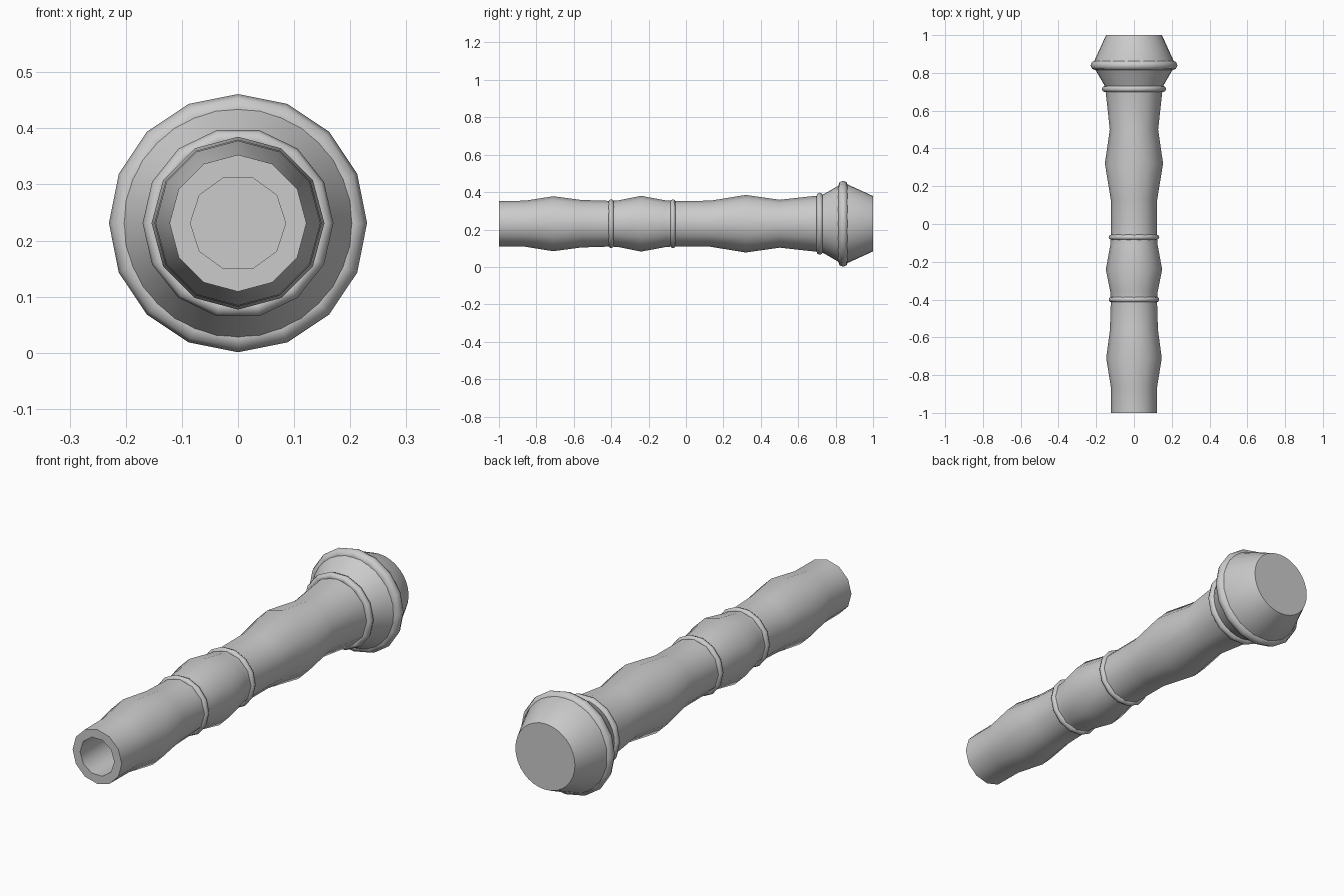
import bpy
import bmesh
from math import cos, sin, tau, radians

if "Cube" in bpy.data.objects:
    bpy.data.objects.remove(bpy.data.objects["Cube"], do_unlink=True)

AXIS_Z = 0.231

grey = bpy.data.materials.new("plain_grey")
grey.use_nodes = True
grey.diffuse_color = (0.6, 0.6, 0.6, 1)
grey.node_tree.nodes["Principled BSDF"].inputs["Base Color"].default_value = grey.diffuse_color


def add_rings(bm, profile, sides, closed=False):
    """Sweep (y, radius) points around the long axis; return the vertex rings."""
    rings = [[bm.verts.new((r * cos(tau * i / sides), y, AXIS_Z + r * sin(tau * i / sides)))
              for i in range(sides)] for y, r in profile]
    pairs = list(zip(rings, rings[1:]))
    if closed:
        pairs.append((rings[-1], rings[0]))
    for a, b in pairs:
        for i in range(sides):
            j = (i + 1) % sides
            bm.faces.new((a[i], a[j], b[j], b[i]))
    return rings


def loop_edges(bm, ring):
    return [bm.edges.get((v, ring[i - 1])) for i, v in enumerate(ring)]


def finish(bm, name, angle=40):
    bmesh.ops.recalc_face_normals(bm, faces=bm.faces)
    mesh = bpy.data.meshes.new(name)
    bm.to_mesh(mesh)
    bm.free()
    mesh.materials.append(grey)
    obj = bpy.data.objects.new(name, mesh)
    bpy.context.collection.objects.link(obj)
    bpy.ops.object.select_all(action="DESELECT")
    obj.select_set(True)
    bpy.context.view_layer.objects.active = obj
    bpy.ops.object.shade_smooth_by_angle(angle=radians(angle))


def ring_band(name, y, radius, thickness, sides, section=8):
    bm = bmesh.new()
    profile = [(y + thickness * cos(tau * k / section), radius + thickness * sin(tau * k / section))
               for k in range(section)]
    add_rings(bm, profile, sides, closed=True)
    finish(bm, name, 50)


# Swelling handle with a hollow front end
bm = bmesh.new()
shell = add_rings(bm, [(-1, .122), (-.86, .123), (-.71, .147), (-.56, .127), (-.4, .122),
                       (-.36, .125), (-.24, .149), (-.11, .125), (-.07, .122), (.13, .123),
                       (.32, .154), (.5, .128), (.71, .151)], 12)
bore = add_rings(bm, [(-1, .085), (-.5, .085)], 10)
bm.faces.new(bore[-1])
bm.faces.new(shell[-1])
bmesh.ops.triangle_fill(bm, use_beauty=True,
                        edges=loop_edges(bm, shell[0]) + loop_edges(bm, bore[0]))
finish(bm, "handle")

# Raised bands along the handle
ring_band("front_band", -.4, .12, .014, 14)
ring_band("middle_band", -.07, .12, .014, 14)
ring_band("collar_band", .715, .153, .017, 14)

# Flared end knob
bm = bmesh.new()
knob = add_rings(bm, [(.71, .145), (.74, .16), (.83, .212), (.86, .212), (1, .148)], 32)
bm.faces.new(knob[0])
bm.faces.new(knob[-1])
finish(bm, "end_knob", 25)
ring_band("knob_rim", .84, .204, .026, 16)
